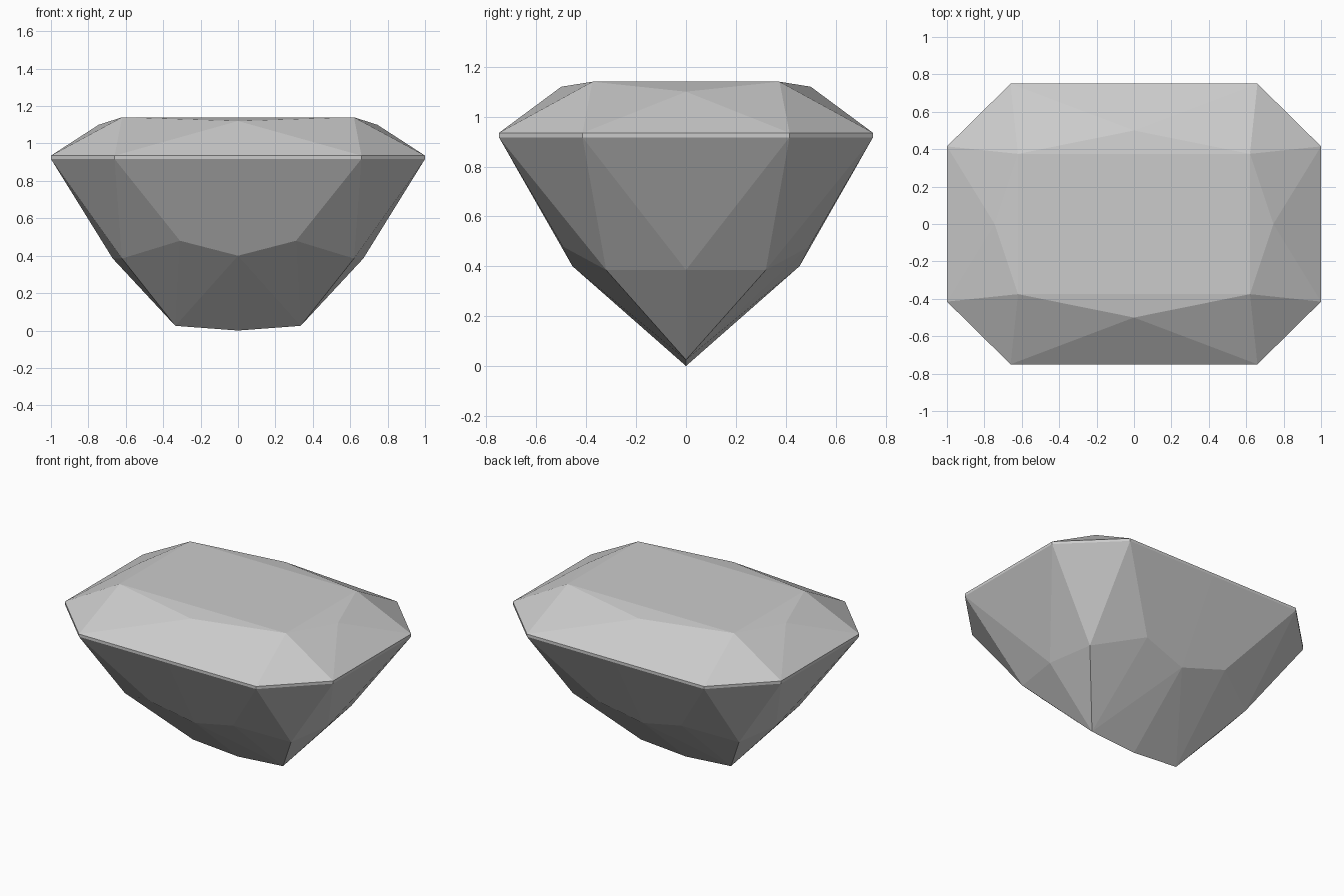
import bpy
import bmesh

cube = bpy.data.objects.get("Cube")
if cube:
    bpy.data.objects.remove(cube, do_unlink=True)

# Stone colour
stone = bpy.data.materials.new("pale grey stone")
stone.use_nodes = True
grey = (0.6, 0.6, 0.6, 1)
stone.diffuse_color = grey
stone.node_tree.nodes["Principled BSDF"].inputs["Base Color"].default_value = grey

# Corners of one quarter of the cut gem
# Table
centre = (0, 0, 1.14)
table_x = (.62, 0, 1.14)
table_y = (0, .375, 1.14)
table = (.62, .375, 1.14)
# Crown stars
star_x = (.745, 0, 1.1)
star_y = (0, .5, 1.12)
# Girdle, upper and lower rim
up_x, low_x = (1, 0, .935), (1, 0, .917)
up_side, low_side = (1, .415, .935), (1, .415, .917)
up_end, low_end = (.66, .75, .935), (.66, .75, .917)
up_y, low_y = (0, .75, .935), (0, .75, .917)
# Pavilion
belly_x = (.67, 0, .385)
belly = (.62, .32, .385)
belly_end = (.31, .495, .48)
belly_y = (0, .455, .4)
# Keel
keel = (.335, 0, .025)
keel_mid = (0, 0, 0)

crown = [
    (centre, table_x, table, table_y),
    (table_y, table, star_y),
    (table_x, star_x, table),
    (star_y, table, up_end),
    (star_y, up_end, up_y),
    (star_x, up_side, table),
    (star_x, up_x, up_side),
    (table, up_side, up_end),
]
girdle = [
    (up_x, low_x, low_side, up_side),
    (up_side, low_side, low_end, up_end),
    (up_end, low_end, low_y, up_y),
]
pavilion = [
    (low_x, belly_x, low_side),
    (low_side, belly_x, belly),
    (low_side, belly, low_end),
    (low_end, belly, belly_end),
    (low_end, belly_end, belly_y, low_y),
    (belly_x, keel, belly),
    (belly, keel, belly_end),
    (belly_end, keel, belly_y),
    (belly_y, keel, keel_mid),
]

# Mirror the quarter into all four and weld the seams
bm = bmesh.new()
for sx in (1, -1):
    for sy in (1, -1):
        for facet in crown + girdle + pavilion:
            bm.faces.new([bm.verts.new((x * sx, y * sy, z)) for x, y, z in facet])
bmesh.ops.remove_doubles(bm, verts=bm.verts, dist=0.0001)
bmesh.ops.recalc_face_normals(bm, faces=bm.faces)
# Merge the facet halves split by the mirror planes
bmesh.ops.dissolve_limit(bm, angle_limit=0.01, verts=bm.verts, edges=bm.edges)

mesh = bpy.data.meshes.new("cut_gem")
bm.to_mesh(mesh)
bm.free()
mesh.materials.append(stone)
gem = bpy.data.objects.new("cut_gem", mesh)
bpy.context.collection.objects.link(gem)
